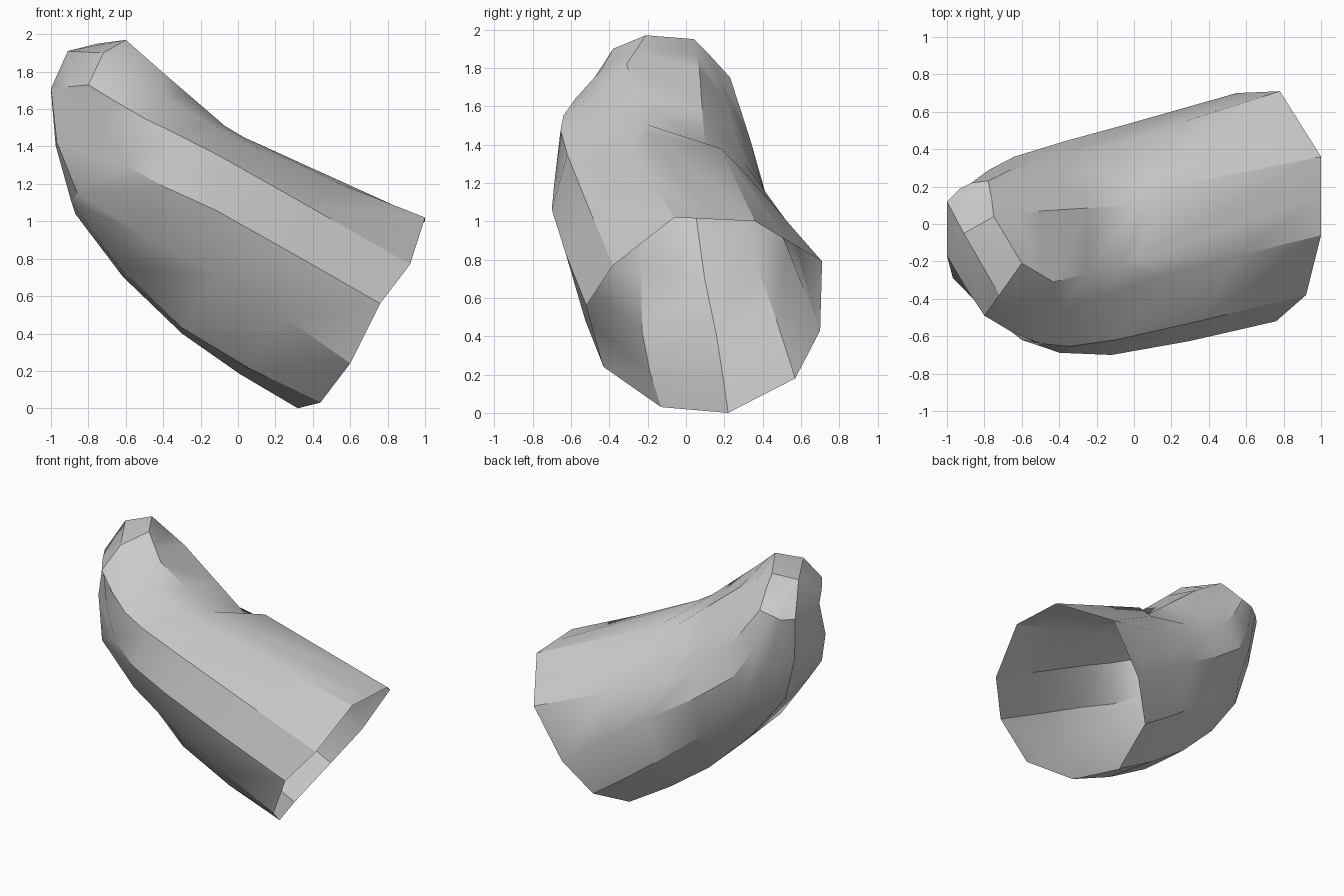
import bpy, bmesh, math
from mathutils import Vector

cube = bpy.data.objects.get("Cube")
if cube:
    bpy.data.objects.remove(cube)


def plain_material(name, colour):
    mat = bpy.data.materials.new(name)
    mat.use_nodes = True
    mat.diffuse_color = colour
    mat.node_tree.nodes["Principled BSDF"].inputs["Base Color"].default_value = colour
    return mat


def smooth_path(*points):
    """Pass a curve through four guide points, adding one point in each gap."""
    p = [Vector(q) for q in points]
    p = [2 * p[0] - p[1]] + p + [2 * p[-1] - p[-2]]
    path = []
    for before, start, end, after in zip(p, p[1:], p[2:], p[3:]):
        path += [start, (9 * (start + end) - before - after) / 16]
    return path + [p[-2]]


def folded_path(*points):
    """Keep the kink of five guide points straight-edged, halving the last two gaps."""
    rim, ridge, fold, slope, top = [Vector(q) for q in points]
    return [rim, ridge, fold, fold.lerp(slope, .5), slope, slope.lerp(top, .5), top]


# Guide curves run from the open rim to the closed tip, in order round the tube
inner_fold = folded_path((1, .15, 1.01), (.03, -.19, 1.45), (-.07, -.22, 1.51), (-.43, -.31, 1.82), (-.6, -.21, 1.97))
inner_front = smooth_path((1, -.06, 1.02), (.14, -.28, 1.37), (-.4, -.47, 1.67), (-.72, -.38, 1.9))
front_crease = smooth_path((.92, -.38, .77), (-.1, -.62, 1.35), (-.5, -.64, 1.55), (-.8, -.49, 1.73))
front_side = smooth_path((.76, -.52, .56), (-.12, -.7, 1.06), (-.6, -.62, 1.3), (-.9, -.34, 1.72))
front_under = smooth_path((.6, -.43, .24), (-.1, -.58, .72), (-.86, -.4, 1.15), (-1, -.17, 1.71))
outer_front = smooth_path((.44, -.13, .03), (-.3, -.23, .43), (-.89, -.2, 1.1), (-1, -.02, 1.7))
outer_back = smooth_path((.32, .22, 0), (-.3, .16, .4), (-.87, .05, 1.04), (-1, .12, 1.7))
back_under = smooth_path((.38, .57, .18), (-.1, .46, .52), (-.7, .28, 1.05), (-.93, .19, 1.7))
back_side = smooth_path((.55, .7, .43), (-.05, .53, .85), (-.64, .36, 1.25), (-.87, .22, 1.73))
back_crease = smooth_path((.78, .71, .79), (-.15, .42, 1.13), (-.53, .34, 1.41), (-.78, .23, 1.75))
back_notch = folded_path((.89, .535, .895), (.1, .3, 1.26), (-.2, .3, 1.31), (-.58, .2, 1.65), (-.76, .13, 1.86))
inner_back = folded_path((1, .36, 1), (.1, .18, 1.38), (0, .1, 1.38), (-.5, .07, 1.79), (-.75, .04, 1.95))

rails = [inner_fold, inner_front, front_crease, front_side, front_under, outer_front,
         outer_back, back_under, back_side, back_crease, back_notch, inner_back]

# Skin the guide curves into an open shell
bm = bmesh.new()
columns = [[bm.verts.new(p) for p in rail] for rail in rails]
for i, col in enumerate(columns):
    nxt = columns[(i + 1) % len(columns)]
    for a, b, c, d in zip(col, nxt, nxt[1:], col[1:]):
        bm.faces.new((a, b, c, d))

# Close the tip with a fan
tip = bm.verts.new((-.91, -.05, 1.91))
for i, col in enumerate(columns):
    bm.faces.new((col[-1], columns[(i + 1) % len(columns)][-1], tip))
bmesh.ops.recalc_face_normals(bm, faces=bm.faces)

mesh = bpy.data.meshes.new("bent_tube")
bm.to_mesh(mesh)
bm.free()
tube = bpy.data.objects.new("bent_tube", mesh)
bpy.context.collection.objects.link(tube)
mesh.materials.append(plain_material("light_grey", (.6, .6, .6, 1)))

bpy.context.view_layer.objects.active = tube
tube.select_set(True)
bpy.ops.object.shade_smooth_by_angle(angle=math.radians(30))
